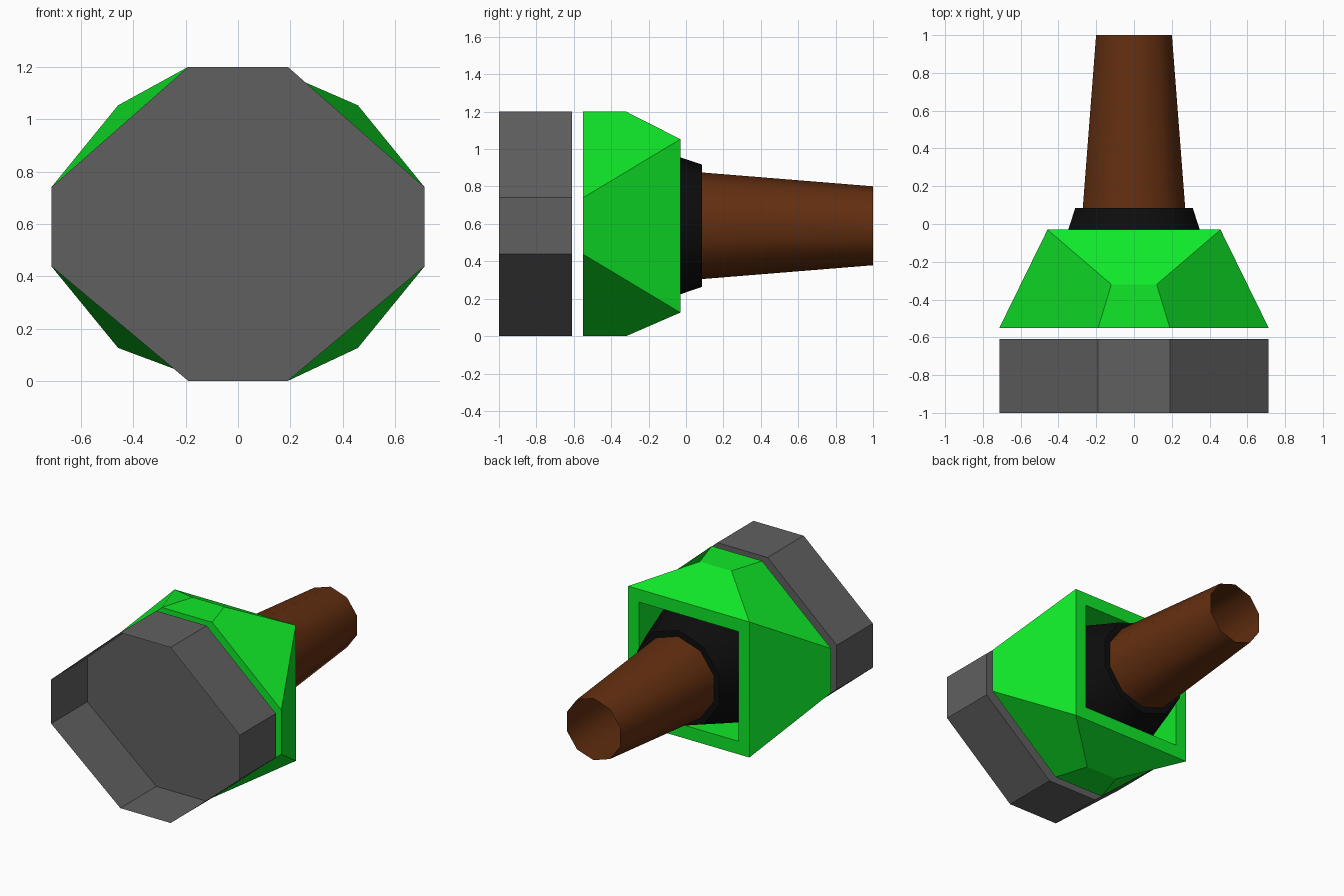
import bpy, bmesh, math

if "Cube" in bpy.data.objects:
    bpy.data.objects.remove(bpy.data.objects["Cube"])

CZ = 0.59  # height of the long axis


def material(name, rgb):
    m = bpy.data.materials.new(name)
    m.diffuse_color = (*rgb, 1)
    m.use_nodes = True
    m.node_tree.nodes["Principled BSDF"].inputs["Base Color"].default_value = m.diffuse_color
    return m


def make_object(name, bm, mat):
    bmesh.ops.remove_doubles(bm, verts=bm.verts, dist=1e-5)
    bmesh.ops.recalc_face_normals(bm, faces=bm.faces)
    me = bpy.data.meshes.new(name)
    bm.to_mesh(me)
    bm.free()
    ob = bpy.data.objects.new(name, me)
    bpy.context.collection.objects.link(ob)
    me.materials.append(mat)
    return ob


def lathe(name, profile, mat, sides=10):
    """Revolve (radius, y) points around the long axis, a corner pointing up."""
    bm = bmesh.new()
    rings = []
    for r, y in profile:
        rings.append([bm.verts.new((r * math.sin(a), y, CZ + r * math.cos(a)))
                      for a in (2 * math.pi * i / sides for i in range(sides))])
    for a, b in zip(rings, rings[1:]):
        for i in range(sides):
            j = (i + 1) % sides
            bm.faces.new((a[i], a[j], b[j], b[i]))
    ob = make_object(name, bm, mat)
    bpy.context.view_layer.objects.active = ob
    ob.select_set(True)
    bpy.ops.object.shade_smooth_by_angle(angle=math.radians(40))
    ob.select_set(False)
    return ob


# corner points of the housing: half width, y, top z, bottom z
POINTS = {
    "edge": (0.19, -0.55, 1.2, 0.0),
    "side": (0.713, -0.55, 0.74, 0.438),
    "ridge": (0.12, -0.32, 1.2, 0.0),
    "back": (0.458, -0.03, 1.053, 0.126),
    "hole": (0.375, -0.03, 0.965, 0.215),
    "floor": (0.375, -0.50, 0.965, 0.215),
}


def corner(key, sx, sz):
    x, y, top, bottom = POINTS[key]
    return (sx * x, y, top if sz > 0 else bottom)


def square(key):
    return [corner(key, *s) for s in ((-1, 1), (1, 1), (1, -1), (-1, -1))]


def add(bm, points):
    return bm.faces.new([bm.verts.new(p) for p in points])


def bridge(bm, a, b):
    for i in range(len(a)):
        j = (i + 1) % len(a)
        add(bm, [a[i], a[j], b[j], b[i]])


OCTAGON = [corner(*c) for c in (
    ("edge", -1, 1), ("edge", 1, 1), ("side", 1, 1), ("side", 1, -1),
    ("edge", 1, -1), ("edge", -1, -1), ("side", -1, -1), ("side", -1, 1))]

# octagonal dark grey cup, open at the front, closed at the back
bm = bmesh.new()
rim = [(x, -1.0, z) for x, y, z in OCTAGON]
base = [(x, -0.61, z) for x, y, z in OCTAGON]
bridge(bm, rim, base)
add(bm, base)
make_object("end_cup", bm, material("dark_grey", (0.117, 0.117, 0.117)))

# green housing: octagon in front, square pocket at the back
bm = bmesh.new()
add(bm, OCTAGON)
for s in (1, -1):  # second half is the first turned by 180 degrees
    def p(key, sx, sz):
        return corner(key, sx * s, sz * s)
    add(bm, [p("edge", -1, 1), p("edge", 1, 1), p("ridge", 1, 1), p("ridge", -1, 1)])
    add(bm, [p("ridge", -1, 1), p("ridge", 1, 1), p("back", 1, 1), p("back", -1, 1)])
    add(bm, [p("side", 1, 1), p("side", 1, -1), p("back", 1, -1), p("back", 1, 1)])
    add(bm, [p("side", 1, 1), p("back", 1, 1), p("ridge", 1, 1), p("edge", 1, 1)])
    add(bm, [p("edge", -1, 1), p("ridge", -1, 1), p("back", -1, 1), p("side", -1, 1)])
bridge(bm, square("back"), square("hole"))
bridge(bm, square("hole"), square("floor"))
add(bm, square("floor"))
make_object("housing", bm, material("green", (0.005, 0.81, 0.022)))

# black collar flaring into the housing, with an end ring around the handle
lathe("collar", [(0.52, -0.47), (0.366, -0.03), (0.327, 0.085), (0.2, 0.085)],
      material("black", (0.004, 0.004, 0.004)))

# brown open tapered handle
lathe("handle", [(0.287, 0.06), (0.211, 1.0)], material("brown", (0.125, 0.028, 0.005)))
